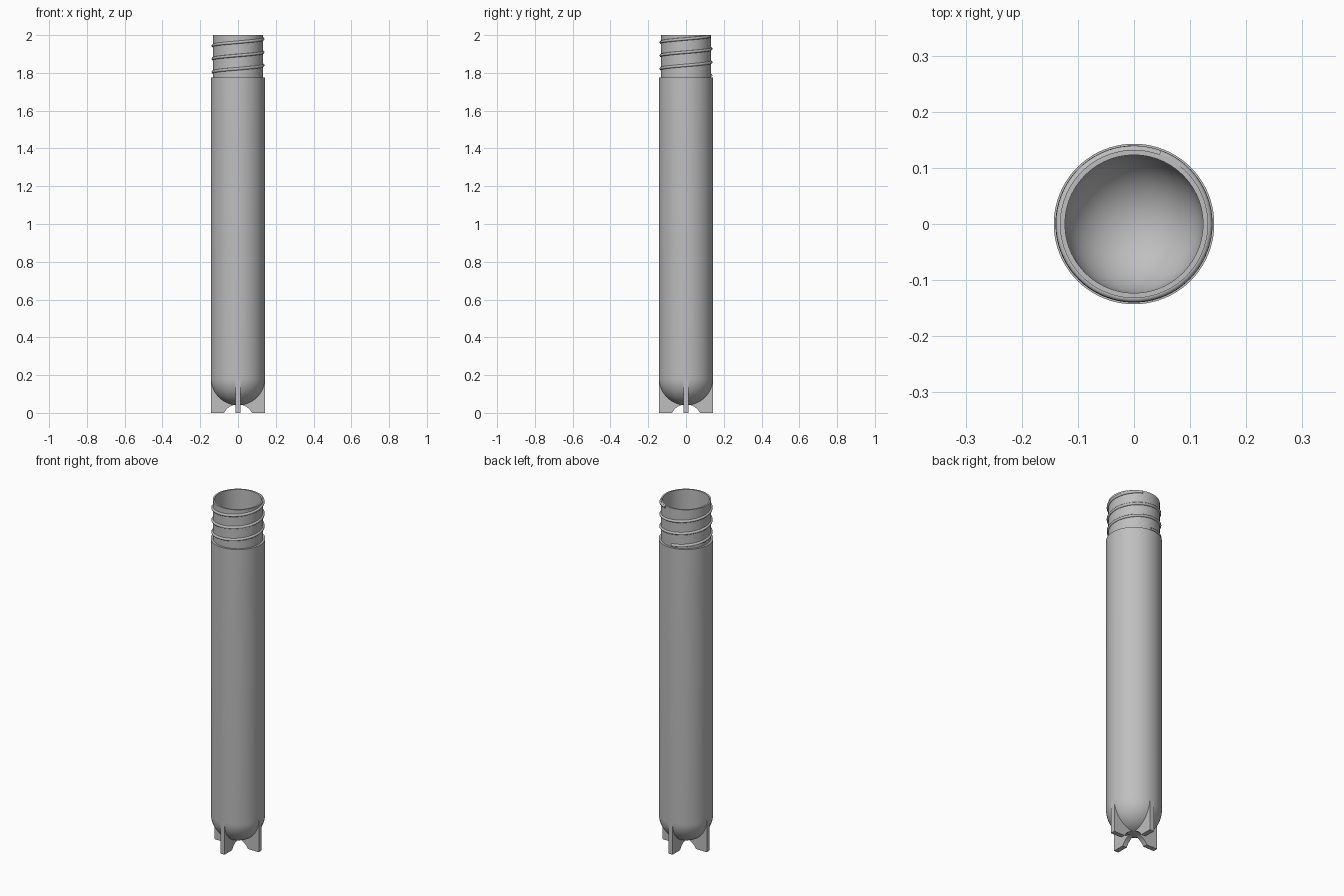
import bpy, bmesh
from math import sin, cos, pi, radians, sqrt
from mathutils import Matrix, Vector

cube = bpy.data.objects.get("Cube")
if cube:
    bpy.data.objects.remove(cube)

OUTER, INNER, NECK = 0.143, 0.123, 0.132   # radii
DOME_Z, SHOULDER_Z, TOP_Z = 0.183, 1.775, 2.0
FIN_HALF = 0.0135

grey = bpy.data.materials.new("plain grey")
grey.use_nodes = True
colour = (0.52, 0.52, 0.52, 1)
grey.diffuse_color = colour
grey.node_tree.nodes["Principled BSDF"].inputs["Base Color"].default_value = colour


def finish(obj, angle=35):
    """Give the part its material and smooth shading with sharp edges."""
    obj.data.materials.append(grey)
    bpy.ops.object.select_all(action='DESELECT')
    bpy.context.view_layer.objects.active = obj
    obj.select_set(True)
    bpy.ops.object.shade_smooth_by_angle(angle=radians(angle))


def mesh_object(name, bm):
    bmesh.ops.recalc_face_normals(bm, faces=bm.faces)
    mesh = bpy.data.meshes.new(name)
    bm.to_mesh(mesh)
    bm.free()
    obj = bpy.data.objects.new(name, mesh)
    bpy.context.collection.objects.link(obj)
    finish(obj)
    return obj


def dome(radius, steps=16):
    """Quarter circle profile from the bottom pole up to the rim."""
    return [(radius * sin(a), DOME_Z - radius * cos(a))
            for a in (pi / 2 * i / steps for i in range(steps + 1))]


# Hollow tube: outer wall, shoulder, neck, lip and inner wall in one profile
profile = dome(OUTER) + [(OUTER, SHOULDER_Z), (NECK, SHOULDER_Z), (NECK, TOP_Z),
                         (INNER, TOP_Z)] + dome(INNER)[::-1]
bm = bmesh.new()
verts = [bm.verts.new((r, 0, z)) for r, z in profile]
edges = [bm.edges.new(pair) for pair in zip(verts, verts[1:])]
bmesh.ops.spin(bm, geom=verts + edges, cent=(0, 0, 0), axis=(0, 0, 1),
               angle=2 * pi, steps=96)
bmesh.ops.remove_doubles(bm, verts=bm.verts, dist=1e-5)
mesh_object("tube_body", bm)

# Crossed foot fins: arched underneath, tucked into the dome wall above
edge_x = OUTER - 0.0005
arch_r, arch_z, arch_x = 0.083, -0.038, 0.074
seat_r = (OUTER + INNER) / 2
arch = []
for i in range(21):
    x = -arch_x + 2 * arch_x * i / 20
    arch.append((x, max(0, arch_z + sqrt(arch_r ** 2 - x ** 2))))
seat = [(seat_r * cos(pi * i / 32), DOME_Z - seat_r * sin(pi * i / 32))
        for i in range(33)]
outline = ([(-edge_x, 0)] + arch + [(edge_x, 0), (edge_x, DOME_Z)]
           + seat + [(-edge_x, DOME_Z)])
for name, turn in (("foot_fin_side", 0), ("foot_fin_front", pi / 2)):
    bm = bmesh.new()
    face = bm.faces.new([bm.verts.new((x, -FIN_HALF, z)) for x, z in outline])
    bmesh.ops.triangulate(bm, faces=[face])
    new = bmesh.ops.extrude_face_region(bm, geom=bm.faces[:])["geom"]
    moved = [v for v in new if isinstance(v, bmesh.types.BMVert)]
    bmesh.ops.translate(bm, verts=moved, vec=Vector((0, 2 * FIN_HALF, 0)))
    bmesh.ops.rotate(bm, verts=bm.verts, matrix=Matrix.Rotation(turn, 3, 'Z'))
    mesh_object(name, bm)

# Screw thread: a round bead wound up the neck
pitch, start_z, bead = 0.07, 1.787, 0.008
start, end = radians(90), radians(1150)
curve = bpy.data.curves.new("screw_thread", 'CURVE')
curve.dimensions = '3D'
curve.bevel_depth = bead
curve.bevel_resolution = 2
curve.use_fill_caps = True
spline = curve.splines.new('POLY')
count = 200
spline.points.add(count - 1)
for i, point in enumerate(spline.points):
    a = start + (end - start) * i / (count - 1)
    z = start_z + pitch * (a - start) / (2 * pi)
    point.co = (NECK * cos(a), NECK * sin(a), min(z, TOP_Z - bead), 1)
thread = bpy.data.objects.new("screw_thread", curve)
bpy.context.collection.objects.link(thread)
bpy.ops.object.select_all(action='DESELECT')
bpy.context.view_layer.objects.active = thread
thread.select_set(True)
bpy.ops.object.convert(target='MESH')
finish(bpy.context.view_layer.objects.active, 50)
